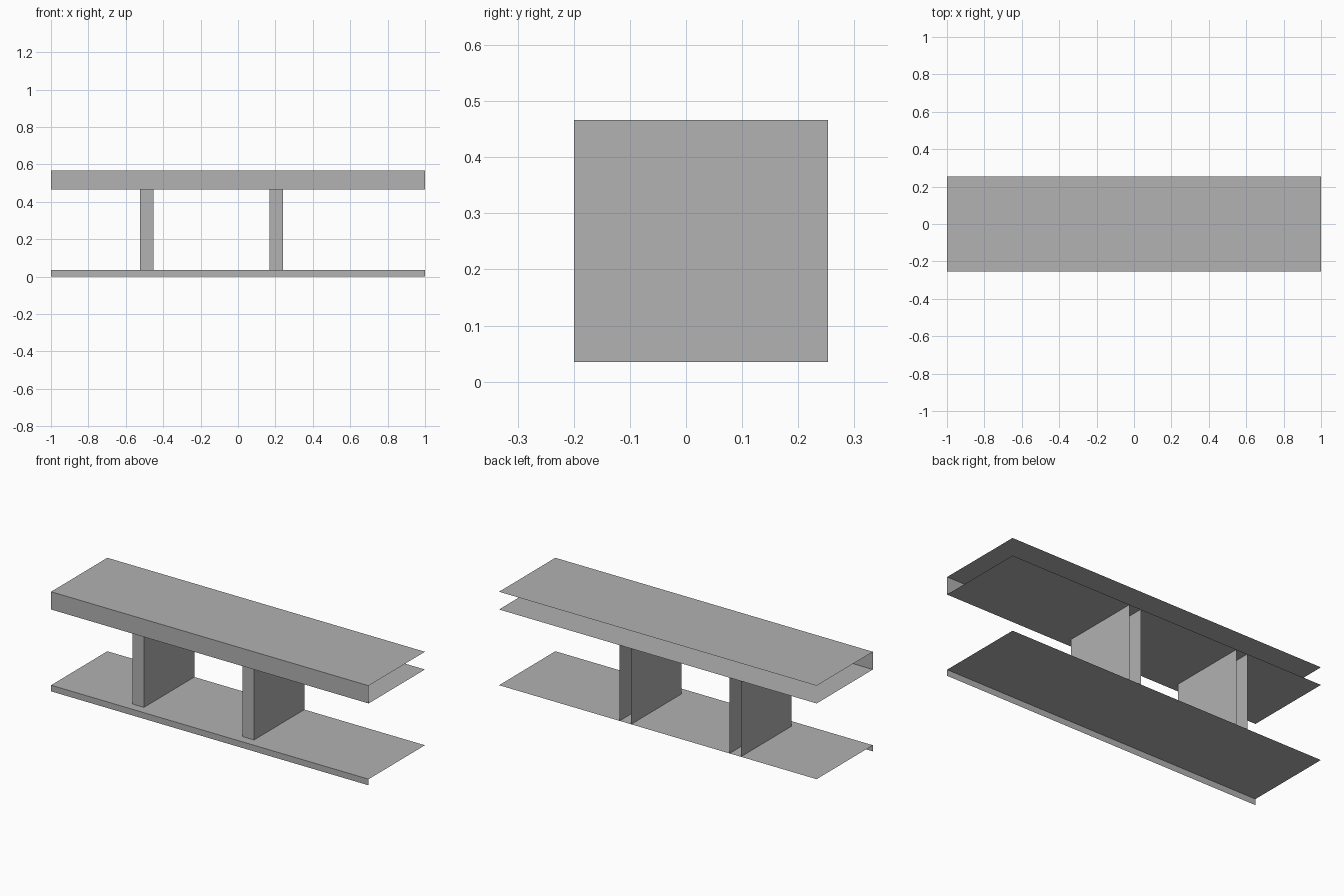
import bpy
import bmesh
from mathutils import Vector

if "Cube" in bpy.data.objects:
    bpy.data.objects.remove(bpy.data.objects["Cube"])

grey = bpy.data.materials.new("plain grey")
grey.diffuse_color = (0.445, 0.445, 0.445, 1.0)
grey.use_nodes = True
grey.node_tree.nodes["Principled BSDF"].inputs["Base Color"].default_value = grey.diffuse_color


def open_sheet(name, profile, sweep):
    """Sweep an open profile along a vector into a thin folded sheet."""
    bm = bmesh.new()
    start = [bm.verts.new(p) for p in profile]
    end = [bm.verts.new(Vector(p) + Vector(sweep)) for p in profile]
    for i in range(len(profile) - 1):
        bm.faces.new((start[i], start[i + 1], end[i + 1], end[i]))
    mesh = bpy.data.meshes.new(name)
    bm.to_mesh(mesh)
    bm.free()
    mesh.materials.append(grey)
    obj = bpy.data.objects.new(name, mesh)
    bpy.context.collection.objects.link(obj)
    return obj


HALF = 0.253                              # half depth of the shelves
TOP, UNDER, LOW = 0.567, 0.466, 0.035     # sheet heights
ALONG = (2, 0, 0)

# Top shelf: upper sheet, front fascia and lower sheet, open at back and ends
open_sheet("top_shelf", [(-1, HALF, TOP), (-1, -HALF, TOP),
                         (-1, -HALF, UNDER), (-1, HALF, UNDER)], ALONG)

# Bottom shelf: one sheet with a front lip down to the floor
open_sheet("bottom_shelf", [(-1, HALF, LOW), (-1, -HALF, LOW),
                            (-1, -HALF, 0)], ALONG)

# Uprights: two sides and a recessed front, open at the back
for name, x0, x1 in (("left_upright", -0.523, -0.452),
                     ("right_upright", 0.168, 0.241)):
    open_sheet(name, [(x0, HALF, LOW), (x0, -0.2, LOW),
                      (x1, -0.2, LOW), (x1, HALF, LOW)], (0, 0, UNDER - LOW))
